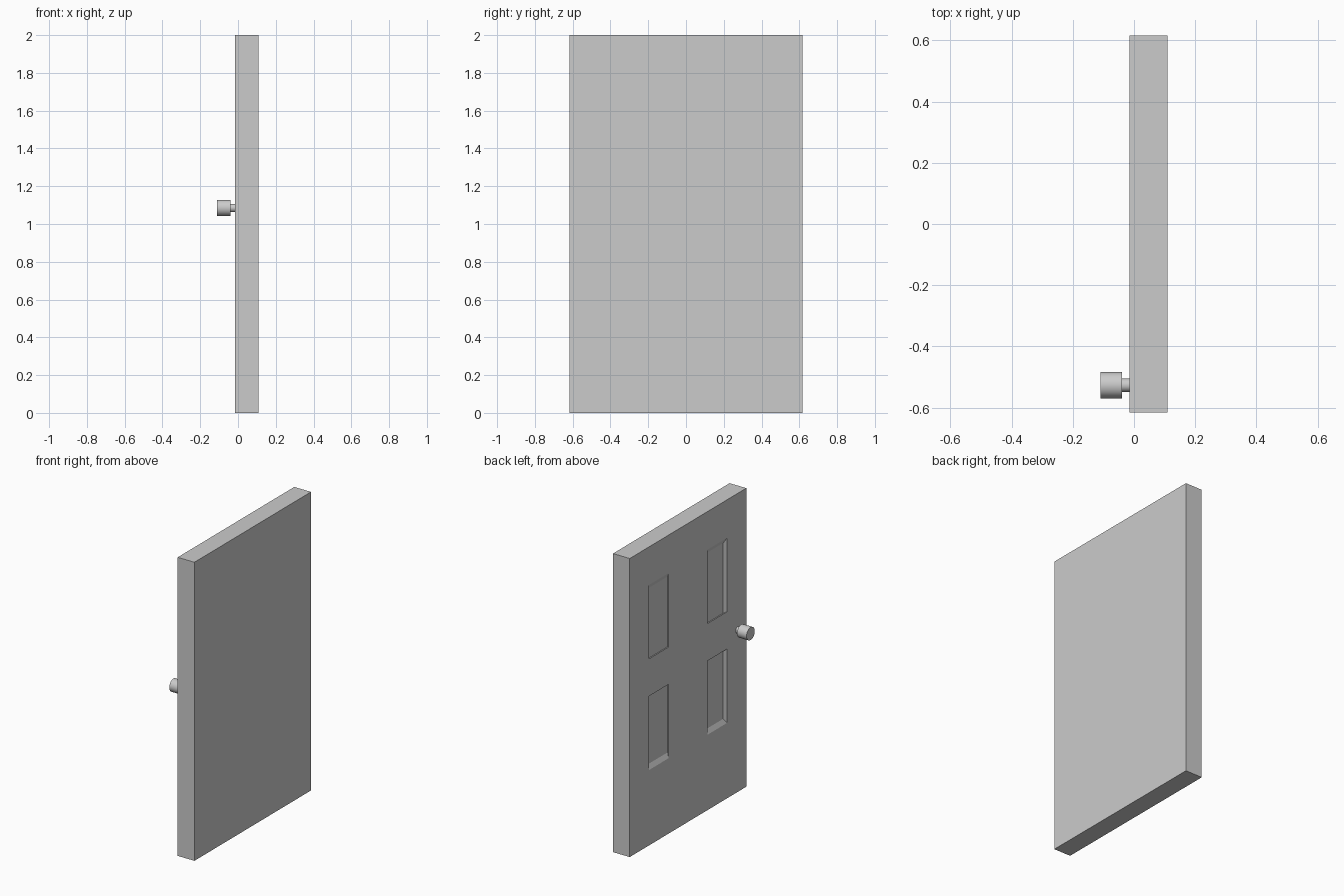
import bpy, bmesh, math
from mathutils import Matrix, Vector

if "Cube" in bpy.data.objects:
    bpy.data.objects.remove(bpy.data.objects["Cube"])

FRONT, BACK = -0.015, 0.109          # slab faces along x
HALF_W, HEIGHT = 0.617, 2.0
Y_CUTS = (-0.415, -0.205, 0.205, 0.415)
Z_CUTS = (0.505, 1.0, 1.25, 1.745)
DEPTH, TAPER = 0.015, 0.95           # recess depth, floors drawn towards door middle


def finish(bm, name):
    bmesh.ops.recalc_face_normals(bm, faces=bm.faces)
    mesh = bpy.data.meshes.new(name)
    bm.to_mesh(mesh)
    bm.free()
    obj = bpy.data.objects.new(name, mesh)
    bpy.context.collection.objects.link(obj)
    return obj


# Door slab with four recessed panels
bm = bmesh.new()
bmesh.ops.create_cube(bm, size=1, matrix=Matrix.Translation(((FRONT + BACK) / 2, 0, HEIGHT / 2))
                      @ Matrix.Diagonal((BACK - FRONT, 2 * HALF_W, HEIGHT, 1)))
cuts = [((0, y, 0), (0, 1, 0)) for y in Y_CUTS] + [((0, 0, z), (0, 0, 1)) for z in Z_CUTS]
for co, no in cuts:
    bmesh.ops.bisect_plane(bm, geom=bm.verts[:] + bm.edges[:] + bm.faces[:],
                           plane_co=co, plane_no=no)


def is_panel(face):
    c = face.calc_center_median()
    return (abs(c.x - FRONT) < 1e-4 and Y_CUTS[2] < abs(c.y) < Y_CUTS[3]
            and (Z_CUTS[0] < c.z < Z_CUTS[1] or Z_CUTS[2] < c.z < Z_CUTS[3]))


panels = [f for f in bm.faces if is_panel(f)]
floors = bmesh.ops.extrude_discrete_faces(bm, faces=panels)["faces"]
z_mid = (Z_CUTS[0] + Z_CUTS[3]) / 2
for v in {v for f in floors for v in f.verts}:
    v.co = Vector((v.co.x + DEPTH, v.co.y * TAPER, z_mid + (v.co.z - z_mid) * TAPER))
finish(bm, "door_slab")

# Door knob: narrow stem stepping out to a wide grip, turned about the x axis
bm = bmesh.new()
profile = [(-0.010, 0), (-0.010, 0.022), (-0.040, 0.022), (-0.040, 0.043), (-0.110, 0.043), (-0.110, 0)]
verts = [bm.verts.new((x, r, 0)) for x, r in profile]
edges = [bm.edges.new(pair) for pair in zip(verts, verts[1:])]
bmesh.ops.spin(bm, geom=verts + edges, cent=(0, 0, 0), axis=(1, 0, 0),
               angle=math.tau, steps=32, use_duplicate=False)
bmesh.ops.remove_doubles(bm, verts=bm.verts, dist=1e-5)
knob = finish(bm, "door_knob")
knob.location = (0, -0.527, 1.085)
bpy.context.view_layer.objects.active = knob
knob.select_set(True)
bpy.ops.object.shade_smooth_by_angle(angle=math.radians(30))
